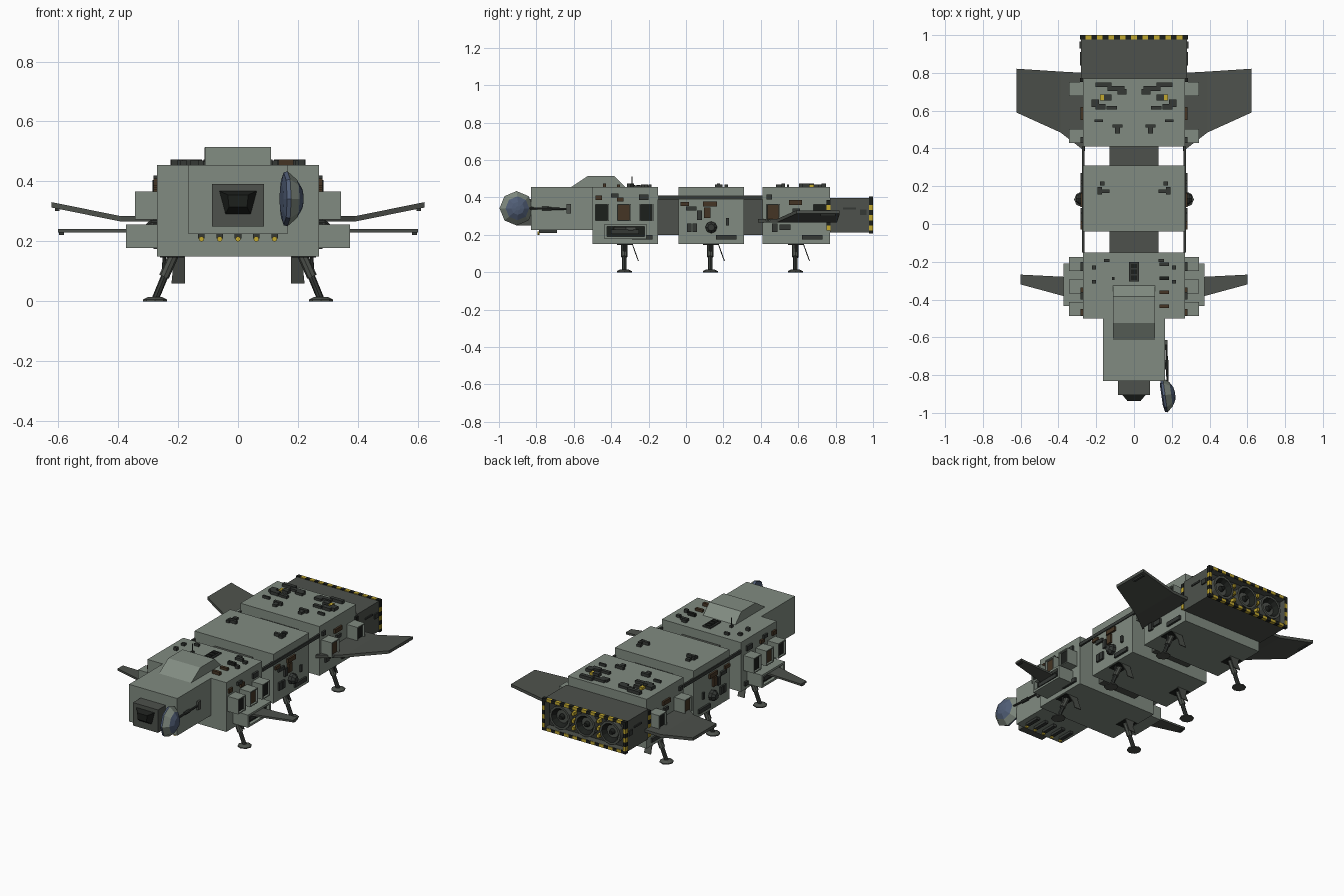
import bpy, bmesh, math
from mathutils import Vector, Matrix


def material(name, rgb):
    m = bpy.data.materials.new(name)
    m.diffuse_color = (*rgb, 1)
    return m


HULL = material("hull", (0.22, 0.26, 0.22))
DARK = material("dark_metal", (0.075, 0.083, 0.072))
TRIM = material("trim", (0.035, 0.04, 0.036))
BLACK = material("black", (0.012, 0.014, 0.012))
YELLOW = material("yellow", (0.55, 0.40, 0.03))
BROWN = material("brown", (0.06, 0.036, 0.018))
BLUE = material("blue", (0.08, 0.11, 0.18))


def finish(name, bm, mats, mirror=False):
    bmesh.ops.recalc_face_normals(bm, faces=bm.faces)
    me = bpy.data.meshes.new(name)
    bm.to_mesh(me)
    bm.free()
    for m in mats:
        me.materials.append(m)
    ob = bpy.data.objects.new(name, me)
    bpy.context.collection.objects.link(ob)
    if mirror:
        mod = ob.modifiers.new("mirror", 'MIRROR')
        mod.use_mirror_merge = False
    return ob


def add_box(bm, b, idx=0):
    x0, x1, y0, y1, z0, z1 = b
    mat = (Matrix.Translation(((x0 + x1) / 2, (y0 + y1) / 2, (z0 + z1) / 2))
           @ Matrix.Diagonal((x1 - x0, y1 - y0, z1 - z0, 1)))
    vs = bmesh.ops.create_cube(bm, size=1, matrix=mat)["verts"]
    faces = list({f for v in vs for f in v.link_faces})
    for f in faces:
        f.material_index = idx
    return faces


def boxes(name, items, mats, mirror=False):
    """items: box bounds, optionally followed by a material index"""
    bm = bmesh.new()
    for it in items:
        add_box(bm, it[:6], it[6] if len(it) > 6 else 0)
    return finish(name, bm, mats, mirror)


def recessed(name, b, axis, inset, depth, mats, mirror=False):
    """box with a sunken panel on the face pointing along axis"""
    bm = bmesh.new()
    faces = add_box(bm, b)
    bm.normal_update()
    f = max(faces, key=lambda q: q.normal.dot(Vector(axis)))
    bmesh.ops.inset_region(bm, faces=[f], thickness=inset)
    bmesh.ops.inset_region(bm, faces=[f], thickness=0.0005, depth=-depth)
    f.material_index = 1
    return finish(name, bm, mats, mirror)


def loft(name, rings, mats, mirror=False):
    """closed solid through matching rings of points"""
    bm = bmesh.new()
    vs = [[bm.verts.new(p) for p in r] for r in rings]
    n = len(vs[0])
    for a, b in zip(vs, vs[1:]):
        for i in range(n):
            bm.faces.new((a[i], a[(i + 1) % n], b[(i + 1) % n], b[i]))
    bm.faces.new(vs[0])
    bm.faces.new(vs[-1])
    return finish(name, bm, mats, mirror)


def lathe(name, profile, centre, axis, mats, seg=8, mirror=False, phase=0.0):
    """profile: (radius, height, material index) along axis"""
    bm = bmesh.new()
    rot = Vector(axis).to_track_quat('Z', 'Y')
    rings = [[bm.verts.new(Vector(centre) + rot @ Vector((
        r * math.cos(2 * math.pi * i / seg + phase),
        r * math.sin(2 * math.pi * i / seg + phase), h))) for i in range(seg)]
        for r, h, _ in profile]
    for k in range(len(rings) - 1):
        for i in range(seg):
            j = (i + 1) % seg
            f = bm.faces.new((rings[k][i], rings[k][j], rings[k + 1][j], rings[k + 1][i]))
            f.material_index = profile[k][2]
    bm.faces.new(rings[0]).material_index = profile[0][2]
    bm.faces.new(rings[-1]).material_index = profile[-1][2]
    return finish(name, bm, mats, mirror)


def rod(name, a, b, r, mat, mirror=False, seg=8):
    d = Vector(b) - Vector(a)
    return lathe(name, [(r, 0, 0), (r, d.length, 0)], a, d, [mat], seg, mirror)


# Three hull modules and the links between them
for name, y0, y1 in (("front_module", -0.50, -0.15), ("middle_module", -0.04, 0.31),
                     ("rear_module", 0.41, 0.77)):
    boxes(name, [(-0.27, 0.27, y0, y1, 0.15, 0.455)], [HULL])
boxes("module_links", [(-0.13, 0.13, -0.15, -0.04, 0.2, 0.4),
                       (-0.13, 0.13, 0.31, 0.41, 0.2, 0.4)], [DARK])
boxes("side_rail", [(0.263, 0.275, -0.15, 0.41, 0.39, 0.41)], [TRIM], True)

# Cockpit, canopy, nose window
boxes("cockpit", [(-0.165, 0.165, -0.83, -0.5, 0.225, 0.455)], [HULL])
side = [(-0.615, 0.455), (-0.525, 0.515), (-0.385, 0.515), (-0.325, 0.455)]
loft("canopy", [[(x, y, z) for y, z in side] for x in (-0.11, 0.11)], [HULL])
boxes("nose_housing", [(-0.086, 0.086, -0.905, -0.83, 0.25, 0.392)], [DARK])
loft("nose_window", [
    [(-0.066, -0.90, 0.37), (0.066, -0.90, 0.37), (0.044, -0.90, 0.288), (-0.044, -0.90, 0.288)],
    [(-0.034, -0.938, 0.355), (0.034, -0.938, 0.355), (0.03, -0.938, 0.315), (-0.03, -0.938, 0.315)]],
    [BLACK])

# Lamps under the cockpit
for i in range(5):
    x = (i - 2) * 0.061
    boxes("lamp_mount", [(x - 0.011, x + 0.011, -0.785, -0.69, 0.21, 0.226)], [TRIM])
    lathe("lamp", [(0.009, 0, 0), (0.009, 0.012, 0)], (x, -0.783, 0.208), (0, -1, 0), [YELLOW])

# Dish on an arm at the right of the cockpit
boxes("dish_arm_base", [(0.16, 0.178, -0.64, -0.615, 0.313, 0.365)], [DARK])
rod("dish_arm", (0.17, -0.63, 0.338), (0.178, -0.84, 0.342), 0.006, TRIM)
rod("dish_arm_joint", (0.172, -0.72, 0.34), (0.174, -0.77, 0.341), 0.010, TRIM)
lathe("dish", [(0.05, -0.012, 1), (0.088, -0.005, 1), (0.092, 0.008, 0), (0.064, 0.04, 1),
               (0.035, 0.057, 1), (0.012, 0.061, 1)],
      (0.157, -0.907, 0.342), (1, 0.14, 0), [HULL, BLUE])

# Side pods with sunken windows
for y, glass in ((-0.45, BLACK), (-0.332, BROWN), (-0.212, BLACK), (0.465, BROWN), (0.715, BLACK)):
    recessed("window_pod", (0.265, 0.343, y - 0.037, y + 0.037, 0.273, 0.366),
             (1, 0, 0), 0.009, 0.012, [HULL, glass], True)
recessed("lower_pod", (0.265, 0.373, -0.435, -0.21, 0.178, 0.257), (1, 0, 0), 0.018, 0.02,
         [HULL, BLACK], True)
boxes("lower_pod_bar", [(0.35, 0.362, -0.40, -0.25, 0.205, 0.228)], [TRIM], True)

# Front fins and bent rear wings
fin = [(0.36, -0.385), (0.60, -0.32), (0.60, -0.268), (0.36, -0.28)]
loft("front_fin", [[(x, y, z) for x, y in fin] for z in (0.229, 0.241)], [DARK], True)
sections = [(0.26, 0.385, 0.80, 0.275), (0.39, 0.485, 0.807, 0.275), (0.622, 0.59, 0.822, 0.322)]
loft("rear_wing", [[(x, a, z - 0.009), (x, b, z - 0.009), (x, b, z + 0.009), (x, a, z + 0.009)]
                   for x, a, b, z in sections], [DARK], True)
boxes("wing_tip_light", [(0.595, 0.61, 0.72, 0.80, 0.302, 0.312),
                         (0.58, 0.598, -0.31, -0.28, 0.222, 0.232)], [TRIM], True)

# Engine block with three nozzles in a sunken back
recessed("engine_block", (-0.28, 0.28, 0.77, 0.995, 0.212, 0.398), (0, 1, 0), 0.018, 0.04,
         [DARK, TRIM])
for x in (-0.172, 0, 0.172):
    lathe("nozzle", [(0.07, 0, 0), (0.072, 0.035, 0), (0.058, 0.035, 1), (0.04, 0.008, 0),
                     (0.018, 0.008, 1), (0.012, 0.03, 1)],
          (x, 0.954, 0.305), (0, 1, 0), [DARK, BLACK], 12)
boxes("nozzle_clamps", [(x - 0.008, x + 0.008, 0.95, 0.985, z - 0.01, z + 0.01)
                        for x in (-0.086, 0.086) for z in (0.26, 0.305, 0.35)], [YELLOW])
boxes("engine_side_vents", [(0.275, 0.288, 0.93, 0.965, 0.305, 0.335),
                            (0.275, 0.286, 0.84, 0.91, 0.335, 0.345)], [TRIM], True)

# Hazard stripes around the engine rim and along its front side edges
stripes = []
n, w = 19, 0.572 / 19
for i in range(n):
    x = -0.286 + i * w
    for z in (0.206, 0.386):
        stripes.append((x, x + w, 0.978, 1.0, z, z + 0.018, i % 2))
for i in range(6):
    z = 0.224 + i * 0.027
    for x in (-0.286, 0.268):
        stripes.append((x, x + 0.018, 0.978, 1.0, z, z + 0.027, (i + 1) % 2))
        stripes.append((x, x + 0.018, 0.752, 0.772, z, z + 0.027, (i + 1) % 2))
boxes("hazard_stripes", stripes, [BLACK, YELLOW])

# Landing legs, feet and bay doors
for y in (-0.33, 0.13, 0.585):
    rod("leg_upper", (0.212, y, 0.16), (0.247, y, 0.082), 0.017, DARK, True)
    rod("leg_lower", (0.24, y, 0.095), (0.275, y, 0.01), 0.012, TRIM, True)
    rod("leg_brace", (0.245, y, 0.155), (0.25, y, 0.08), 0.006, TRIM, True)
    lathe("foot", [(0.04, 0, 0), (0.04, 0.006, 0), (0.024, 0.014, 0)], (0.277, y, 0),
          (0, 0, 1), [DARK], 8, True)
    door = [(0.176, 0.04, 0.152), (0.24, 0.04, 0.152), (0.218, 0.058, 0.10),
            (0.222, 0.073, 0.06), (0.176, 0.073, 0.06)]
    loft("bay_door", [[(a, y + b + t, c) for a, b, c in door] for t in (0, 0.005)], [DARK], True)
    boxes("leg_bay", [(0.18, 0.26, y - 0.04, y + 0.045, 0.147, 0.152)], [BLACK], True)


# Roof details: (x0, x1, y0, y1, material index)
def roof(name, items, mirror):
    boxes(name, [(a, b, c, d, 0.45, 0.47 + 0.004 * (i % 2), m)
                 for i, (a, b, c, d, m) in enumerate(items)], [TRIM, BROWN, YELLOW, BLACK], mirror)


roof("rear_roof_details", [
    (0.05, 0.14, .705, .73, 0), (0.12, 0.205, .725, .748, 0), (0.04, 0.088, .685, .715, 0),
    (0.12, 0.16, .655, .685, 0), (0.16, 0.18, .655, .685, 2), (0.185, 0.225, .62, .66, 0),
    (0.09, 0.145, .605, .625, 0), (0.15, 0.205, .605, .635, 0), (0.165, 0.21, .54, .552, 0),
    (0.06, 0.115, .51, .528, 0), (0.075, 0.10, .48, .51, 0)], True)
roof("middle_roof_details", [(0.155, 0.18, .205, .225, 0), (0.13, 0.185, .165, .182, 0),
                             (0.17, 0.192, .155, .195, 0)], True)
roof("front_roof_side_blocks", [(0.2, 0.222, -.24, -.22, 0), (0.2, 0.222, -.315, -.297, 0),
                                (0.13, 0.16, -.2, -.185, 0)], True)
roof("front_roof_vents", [(0.135, 0.185, y, y + 0.018, i % 2 * 3 if i < 2 else 1)
                          for i, y in enumerate((-.222, -.296, -.37, -.445))], False)
boxes("roof_hatch", [(-0.027, 0.027, -0.305, -0.2, 0.45, 0.463)]
      + [(-0.017, 0.017, y, y + 0.023, 0.455, 0.467, 1) for y in (-.296, -.265, -.234)],
      [TRIM, BLACK])
boxes("antenna_base", [(-0.117, -0.103, -0.297, -0.28, 0.45, 0.468)], [TRIM])
rod("antenna", (-0.11, -0.288, 0.46), (-0.11, -0.288, 0.513), 0.0025, TRIM, False, 6)


# Side details: (y0, y1, z0, z1, material index)
boxes("side_details", [(0.262, 0.282, *d) for d in (
    (-.485, -.45, .385, .41, 1), (-.40, -.36, .40, .42, 0), (-.37, -.335, .378, .40, 1),
    (-.25, -.20, .385, .415, 0), (-.29, -.18, .175, .20, 0), (-.03, .015, .355, .375, 1),
    (.0, .055, .33, .352, 0), (.09, .165, .352, .378, 1), (.095, .13, .29, .345, 1),
    (.06, .085, .28, .33, 0), (.215, .23, .25, .29, 0), (.16, .27, .175, .20, 0),
    (.005, .03, .215, .262, 0), (.035, .06, .215, .262, 0), (.55, .62, .36, .385, 1),
    (.57, .61, .32, .34, 0), (.46, .49, .215, .26, 0), (.50, .56, .225, .255, 0),
    (.62, .73, .175, .20, 0), (.43, .46, .39, .415, 0))], [TRIM, BROWN], True)
lathe("side_drum", [(0.032, 0, 0), (0.032, 0.025, 0), (0.018, 0.042, 0)], (0.265, 0.135, 0.24),
      (1, 0, 0), [TRIM], 8, True)
